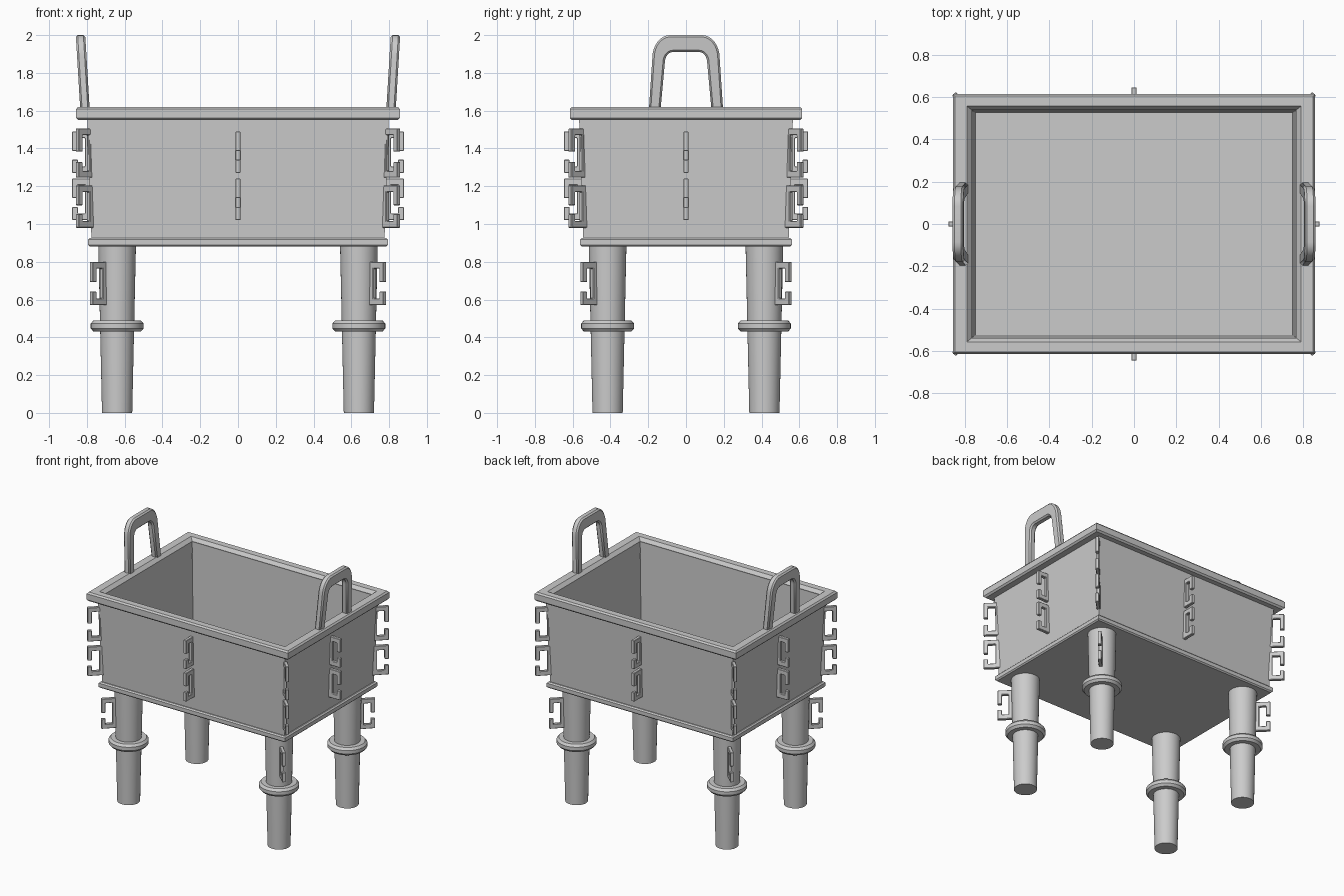
import bpy, bmesh
from math import sin, cos, pi, radians, atan2
from mathutils import Matrix

if "Cube" in bpy.data.objects:
    bpy.data.objects.remove(bpy.data.objects["Cube"])


def finish(name, bm, bevel=0, smooth=False):
    bmesh.ops.recalc_face_normals(bm, faces=bm.faces)
    me = bpy.data.meshes.new(name)
    bm.to_mesh(me)
    bm.free()
    ob = bpy.data.objects.new(name, me)
    bpy.context.collection.objects.link(ob)
    if bevel:
        m = ob.modifiers.new("bevel", 'BEVEL')
        m.width, m.segments = bevel, 1
        m.limit_method, m.angle_limit = 'ANGLE', radians(40)
    if smooth:
        bpy.ops.object.select_all(action='DESELECT')
        ob.select_set(True)
        bpy.context.view_layer.objects.active = ob
        bpy.ops.object.shade_smooth_by_angle(angle=radians(30))
    return ob


def loft(name, loops, closed=False, smooth=False):
    """Skin a list of equal point loops; cap the ends, or close into a ring."""
    bm = bmesh.new()
    rings = [[bm.verts.new(p) for p in lp] for lp in loops]
    pairs = list(zip(rings, rings[1:]))
    if closed:
        pairs.append((rings[-1], rings[0]))
    else:
        bm.faces.new(rings[0])
        bm.faces.new(rings[-1])
    for a, b in pairs:
        for i in range(len(a)):
            j = (i + 1) % len(a)
            bm.faces.new((a[i], a[j], b[j], b[i]))
    return finish(name, bm, smooth=smooth)


def rect(hx, hy, z):
    return [(-hx, -hy, z), (hx, -hy, z), (hx, hy, z), (-hx, hy, z)]


def circle(cx, cy, r, z, n=40):
    return [(cx + r * cos(2 * pi * i / n), cy + r * sin(2 * pi * i / n), z) for i in range(n)]


def plate(name, outline, thick, mat, bevel, smooth=False):
    """Extrude a (u, z) outline by thick, centred, then place it."""
    bm = bmesh.new()
    f = bm.faces.new([bm.verts.new((u, -thick / 2, z)) for u, z in outline])
    r = bmesh.ops.extrude_face_region(bm, geom=[f])
    vs = [v for v in r['geom'] if isinstance(v, bmesh.types.BMVert)]
    bmesh.ops.translate(bm, verts=vs, vec=(0, thick, 0))
    bm.transform(mat)
    return finish(name, bm, bevel, smooth)


# Tapered vessel, open at the top
loft("vessel_body", [rect(.775, .543, .90), rect(.798, .566, 1.56), rect(.795, .563, 1.59),
                     rect(.768, .540, 1.59), rect(.750, .525, .94)])

# Top rim and lower band
loft("rim", [rect(.780, .550, 1.55), rect(.845, .603, 1.55), rect(.857, .615, 1.562),
             rect(.857, .615, 1.608), rect(.847, .605, 1.62), rect(.790, .557, 1.62),
             rect(.766, .538, 1.595)], closed=True)
loft("base_band", [rect(.784, .552, .88), rect(.793, .561, .889),
                   rect(.793, .561, .917), rect(.784, .552, .926)])


# Hooked C-shaped fin, opening outward
def hook(w, h, t=.035):
    return [(0, 0), (w, 0), (w, .32 * h), (w - .03, .32 * h), (w - .03, t), (t, t),
            (t, h - t), (w - .03, h - t), (w - .03, .53 * h), (w, .53 * h), (w, h), (0, h)]


def fin(name, x, y, z, w, h):
    ang = atan2(y, x) if x * y == 0 else atan2(1 if y > 0 else -1, 1 if x > 0 else -1)
    plate(name, hook(w, h), .025,
          Matrix.Translation((x, y, z)) @ Matrix.Rotation(ang, 4, 'Z'), .003)


# Mid-wall fins on all four sides
for side, x, y in (("right", .775, 0), ("left", -.775, 0), ("back", 0, .543), ("front", 0, -.543)):
    fin(side + "_fin_lower", x, y, 1.02, .103, .22)
    fin(side + "_fin_upper", x, y, 1.27, .103, .22)

# Legs with collars, leg fins and corner fins
for sx, lr in ((-1, "left"), (1, "right")):
    for sy, fb in ((-1, "front"), (1, "back")):
        n = fb + "_" + lr
        cx, cy = sx * .64, sy * .415
        loft(n + "_leg", [circle(cx, cy, .08, 0), circle(cx, cy, .09, .45),
                          circle(cx, cy, .10, .90)], smooth=True)
        loft(n + "_leg_collar", [circle(cx, cy, r, z) for r, z in (
            (.08, .43), (.125, .43), (.14, .447), (.14, .473), (.125, .49), (.08, .49))],
            closed=True, smooth=True)
        fin(n + "_leg_fin", cx + sx * .058, cy + sy * .058, .57, .113, .23)
        fin(n + "_corner_fin_lower", sx * .768, sy * .532, .98, .118, .225)
        fin(n + "_corner_fin_upper", sx * .768, sy * .532, 1.245, .118, .26)


# Arched handles, leaning outward
def arc(cy, cz, a, b, n=8):
    return [(cy + a * cos(pi / 2 * i / n), cz + b * sin(pi / 2 * i / n)) for i in range(n + 1)]


outer = [(.198, 1.58)] + arc(.085, 1.88, .093, .12)
inner = [(.137, 1.58)] + arc(.070, 1.855, .042, .055)
arch = (outer + [(-y, z) for y, z in reversed(outer)]
        + [(-y, z) for y, z in inner] + list(reversed(inner)))
for sx, lr in ((-1, "left"), (1, "right")):
    lean = .06
    mat = Matrix(((0, sx, sx * lean, sx * (.811 - lean * 1.62)),
                  (1, 0, 0, 0), (0, 0, 1, 0), (0, 0, 0, 1)))
    plate(lr + "_handle", arch, .05, mat, .01, smooth=True)
